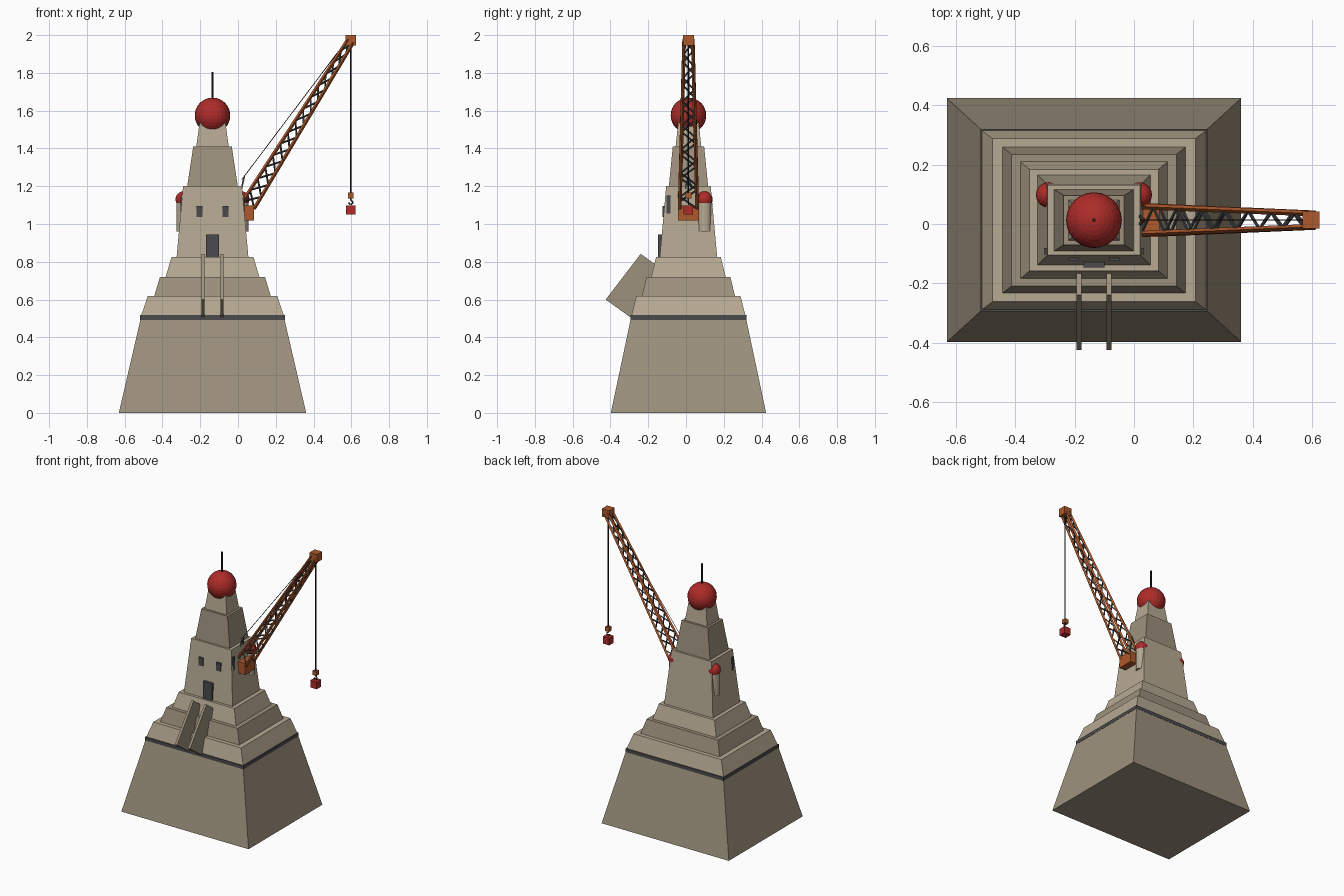
import bpy, bmesh, math
from mathutils import Vector

if "Cube" in bpy.data.objects:
    bpy.data.objects.remove(bpy.data.objects["Cube"])

CX, CY = -0.135, 0.013


def mat(name, rgb):
    m = bpy.data.materials.new(name)
    m.diffuse_color = (*rgb, 1)
    m.use_nodes = True
    m.node_tree.nodes["Principled BSDF"].inputs["Base Color"].default_value = m.diffuse_color
    return m


STONE = mat("light_stone", (0.47, 0.40, 0.29))
DARK_STONE = mat("dark_stone", (0.34, 0.285, 0.205))
RED = mat("red", (0.42, 0.025, 0.022))
ORANGE = mat("orange", (0.42, 0.10, 0.025))
GREY = mat("dark_grey", (0.07, 0.07, 0.075))
BLACK = mat("black", (0.015, 0.015, 0.015))


def finish(bm, name, m):
    bmesh.ops.recalc_face_normals(bm, faces=bm.faces[:])
    me = bpy.data.meshes.new(name)
    bm.to_mesh(me)
    bm.free()
    me.materials.append(m)
    ob = bpy.data.objects.new(name, me)
    bpy.context.collection.objects.link(ob)
    return ob


def loft(name, rings, m):
    """Closed solid between two rings of equal point count."""
    bm = bmesh.new()
    a, b = [[bm.verts.new(p) for p in ring] for ring in rings]
    n = len(a)
    bm.faces.new(a)
    bm.faces.new(b)
    for i in range(n):
        j = (i + 1) % n
        bm.faces.new((a[i], a[j], b[j], b[i]))
    return finish(bm, name, m)


def tier(name, z0, z1, bottom, top, m):
    def ring(h, z):
        return [(CX + sx * h[0], CY + sy * h[1], z)
                for sx, sy in ((-1, -1), (1, -1), (1, 1), (-1, 1))]
    return loft(name, (ring(bottom, z0), ring(top, z1)), m)


def box(name, c, s, m):
    bm = bmesh.new()
    bmesh.ops.create_cube(bm, size=1)
    bmesh.ops.scale(bm, vec=s, verts=bm.verts)
    bmesh.ops.translate(bm, vec=c, verts=bm.verts)
    return finish(bm, name, m)


def sphere(name, c, r, u, v, m):
    bm = bmesh.new()
    bmesh.ops.create_uvsphere(bm, u_segments=u, v_segments=v, radius=r)
    bmesh.ops.translate(bm, vec=c, verts=bm.verts)
    return finish(bm, name, m)


def rods(name, pairs, r, m, sides=4):
    """Straight bars between pairs of points, joined in one object."""
    bm = bmesh.new()
    for p, q in pairs:
        p, q = Vector(p), Vector(q)
        d = q - p
        vs = bmesh.ops.create_cone(bm, cap_ends=True, segments=sides, radius1=r,
                                   radius2=r, depth=d.length)["verts"]
        bmesh.ops.rotate(bm, verts=vs, matrix=d.to_track_quat('Z', 'Y').to_matrix())
        bmesh.ops.translate(bm, vec=(p + q) / 2, verts=vs)
    return finish(bm, name, m)


# Stepped tower
tier("base", 0, 0.50, (0.496, 0.411), (0.38, 0.305), DARK_STONE)
tier("base_band", 0.493, 0.517, (0.383, 0.308), (0.383, 0.308), GREY)
tier("terrace_1", 0.515, 0.62, (0.378, 0.302), (0.342, 0.275), STONE)
tier("terrace_2", 0.62, 0.72, (0.308, 0.246), (0.278, 0.222), DARK_STONE)
tier("terrace_3", 0.72, 0.825, (0.248, 0.197), (0.217, 0.171), STONE)
tier("main_tower", 0.825, 1.20, (0.19, 0.152), (0.156, 0.118), STONE)
tier("upper_tower", 1.20, 1.41, (0.134, 0.104), (0.102, 0.083), DARK_STONE)
tier("tower_neck", 1.41, 1.54, (0.086, 0.068), (0.068, 0.054), STONE)

# Dome and antenna
sphere("dome", (CX, CY, 1.575), 0.094, 24, 16, RED)
rods("antenna", [((CX, CY, 1.6), (CX, CY, 1.805))], 0.006, BLACK, 8)

# Door and windows
box("door", (CX, -0.132, 0.885), (0.07, 0.03, 0.12), GREY)
for s in (-1, 1):
    box("front_window", (CX + s * 0.069, -0.112, 1.065), (0.034, 0.024, 0.058), GREY)
    box("side_window", (CX + s * 0.158, -0.092, 1.103), (0.022, 0.021, 0.095), GREY)

# Side turrets with red caps
for s in (-1, 1):
    x = CX + s * 0.153
    rods("turret", [((x, 0.098, 0.96), (x, 0.098, 1.115))], 0.038, STONE, 16)
    sphere("turret_cap", (x, 0.098, 1.13), 0.043, 16, 10, RED)

# Two slanted stair walls
side = [(-0.425, 0.60), (-0.24, 0.842), (-0.108, 0.747), (-0.293, 0.505)]
for x in (-0.186, -0.085):
    loft("stair_wall", [[(x + dx, y, z) for y, z in side] for dx in (-0.0085, 0.0085)],
         DARK_STONE)

# Crane boom: four tapering chords with zigzag lacing
box("crane_mount", (0.055, CY, 1.058), (0.062, 0.112, 0.08), ORANGE)
box("boom_head", (0.597, CY, 1.972), (0.058, 0.058, 0.056), ORANGE)
foot, head = Vector((0.055, CY, 1.10)), Vector((0.597, CY, 1.97))
axis = (head - foot).normalized()
normal = Vector((-axis.z, 0, axis.x))


def chord(t, sn, sy):
    return (foot.lerp(head, t) + normal * sn * (0.036 - 0.02 * t)
            + Vector((0, sy * (0.046 - 0.023 * t), 0)))


corners = [(-1, -1), (1, -1), (1, 1), (-1, 1)]
rods("boom_chords", [(chord(0, *c), chord(1, *c)) for c in corners], 0.0095, ORANGE)
N = 14
lacing = []
for k in range(4):
    pair = (corners[k], corners[(k + 1) % 4])
    for i in range(N):
        lacing.append((chord(i / N, *pair[i % 2]), chord((i + 1) / N, *pair[(i + 1) % 2])))
rods("boom_lacing", lacing, 0.005, GREY)

# Stay mast and stay cable
apex = (0.033, CY, 1.25)
rods("stay_mast", [((0.005, CY + s * 0.03, 1.13), apex) for s in (-1, 1)], 0.006, GREY)
rods("stay_cable", [((0.02, CY, 1.235), (0.585, CY, 1.985))], 0.002, BLACK)

# Hoist cable, hook block, hook and load
rods("hoist_cable", [((0.597, CY, 1.96), (0.597, CY, 1.16))], 0.004, BLACK, 8)
box("hook_block", (0.597, CY, 1.151), (0.03, 0.03, 0.03), ORANGE)
pts = [(0.597 + 0.011 * math.sin(a), CY, 1.114 + 0.011 * math.cos(a))
       for a in [math.radians(d) for d in range(0, 271, 45)]]
rods("hook", [((0.597, CY, 1.14), pts[0])] + list(zip(pts, pts[1:])), 0.004, GREY, 6)
box("load", (0.597, CY, 1.074), (0.05, 0.05, 0.05), RED)
